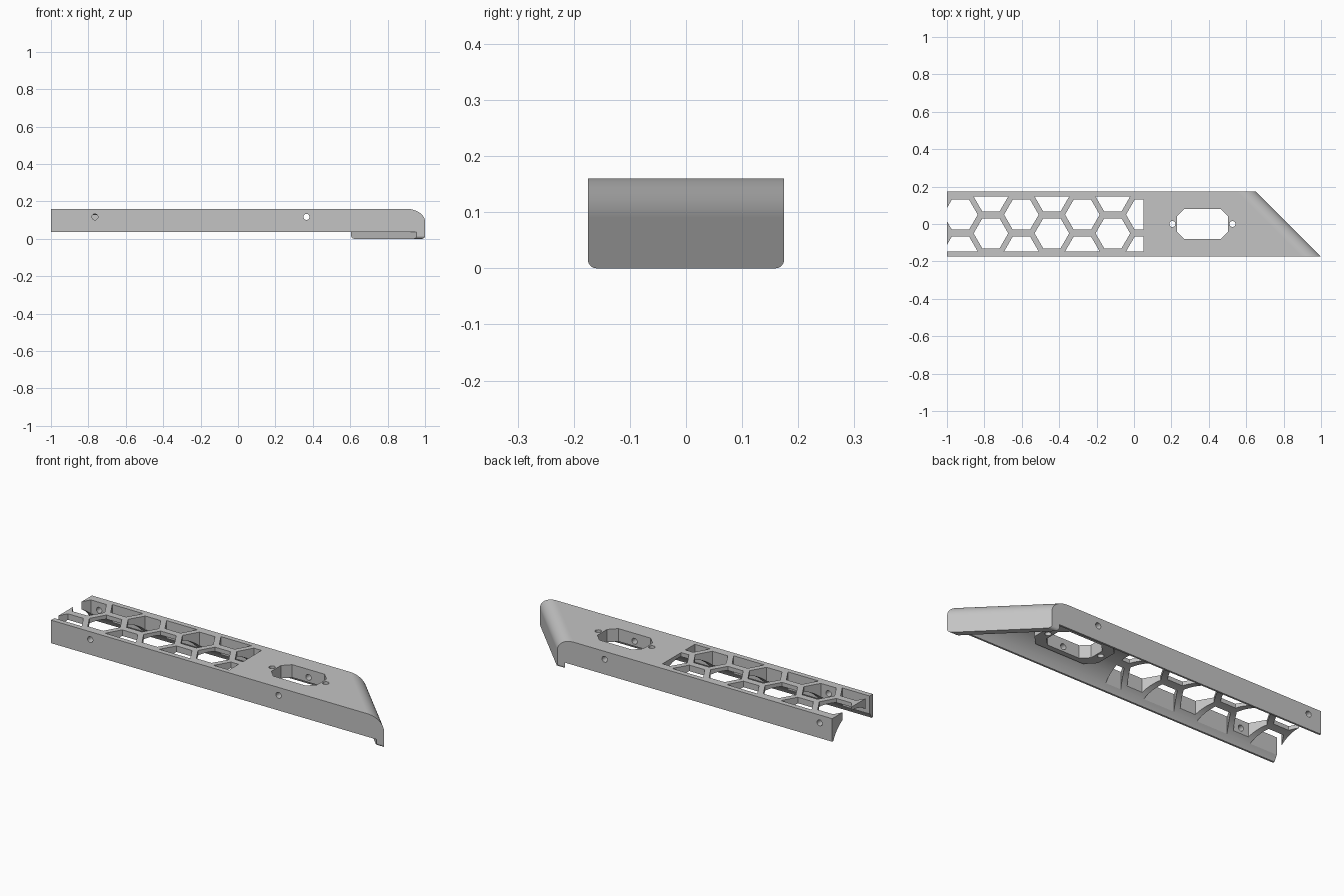
import bpy, bmesh, math
from math import sin, cos, pi, radians

if "Cube" in bpy.data.objects:
    bpy.data.objects.remove(bpy.data.objects["Cube"], do_unlink=True)

LEFT, HALF, TOP, RIM = -1.0, 0.175, 0.16, 0.035   # overall channel size
LIP = 0.045                                       # end plate thickness along x

grey = bpy.data.materials.new("plain grey")
grey.use_nodes = True
grey.diffuse_color = (0.55, 0.55, 0.55, 1)
grey.node_tree.nodes["Principled BSDF"].inputs["Base Color"].default_value = grey.diffuse_color


def end_x(y):
    """x of the slanted end at a given y."""
    return 1.0 - HALF - y


def loft(name, pairs, helper=False):
    """One object made of closed prisms, each given as two matching rings."""
    bm = bmesh.new()
    for ring_a, ring_b in pairs:
        a = [bm.verts.new(p) for p in ring_a]
        b = [bm.verts.new(p) for p in ring_b]
        bm.faces.new(a)
        bm.faces.new(b[::-1])
        for i in range(len(a)):
            j = (i + 1) % len(a)
            bm.faces.new((a[i], b[i], b[j], a[j]))
    bmesh.ops.recalc_face_normals(bm, faces=bm.faces)
    mesh = bpy.data.meshes.new(name)
    bm.to_mesh(mesh)
    bm.free()
    mesh.materials.append(grey)
    ob = bpy.data.objects.new(name, mesh)
    bpy.context.collection.objects.link(ob)
    ob.hide_render = helper
    return ob


def upright(points, low, high):
    return [(x, y, low) for x, y in points], [(x, y, high) for x, y in points]


def circle(cx, cy, r, n=20):
    return [(cx + r * cos(2 * pi * i / n), cy + r * sin(2 * pi * i / n)) for i in range(n)]


def octagon(cx, hx, hy, c):
    corners = [(hx, hy - c), (hx - c, hy), (c - hx, hy), (-hx, hy - c)]
    corners += [(-x, -y) for x, y in corners]
    return [(cx + x, y) for x, y in corners]


# Channel body: side profile with a rounded end, sheared along the slant
round_x, round_z, steps = 0.10, 0.07, 16
end_profile = [(0, RIM)]
for i in range(steps + 1):
    t = pi / 2 * i / steps
    end_profile.append((-round_x + round_x * cos(t), TOP - round_z + round_z * sin(t)))


def body_ring(y):
    return [(LEFT, y, TOP), (LEFT, y, RIM)] + [(end_x(y) + dx, y, z) for dx, z in end_profile]


body = loft("channel_body", [(body_ring(-HALF), body_ring(HALF))])

# Round hollow along the underside, stopping at the end plate
R, CZ = 0.182, -0.042
spread = math.acos((RIM - 0.02 - CZ) / R)
arc = [(R * sin(spread * k / 24), CZ + R * cos(spread * k / 24)) for k in range(-24, 25)]
arc = [(min(max(y, -0.166), 0.166), z) for y, z in arc]
arc += [(0.166, -0.05), (-0.166, -0.05)]
hollow = loft("hollow_cutter", [([(LEFT - 0.1, y, z) for y, z in arc],
                                 [(end_x(y) - LIP, y, z) for y, z in arc])], True)

# Thickened socket frame under the top
PORT = 0.366
frame = loft("socket_frame_helper", [upright(octagon(PORT, 0.195, 0.11, 0.05), 0.09, 0.15)], True)

# Honeycomb, socket opening and its screw holes, cut straight through
cuts = []
EDGE, LAST = 0.147, 0.05
for k in range(7):
    cx = LAST - 0.163 * k
    for cy in ((0.05, -EDGE) if k % 2 == 0 else (EDGE, -0.05)):
        ring = []
        for x, y in circle(cx, cy, 0.0925, 6):
            p = (min(x, LAST), min(max(y, -EDGE), EDGE))
            if not any(math.dist(p, q) < 1e-4 for q in ring):
                ring.append(p)
        cuts.append(upright(ring, -0.1, 0.3))
cuts.append(upright(octagon(PORT, 0.137, 0.081, 0.04), -0.1, 0.3))
for side in (-1, 1):
    cuts.append(upright(circle(PORT + side * 0.161, 0, 0.016), -0.1, 0.3))
openings = loft("opening_cutter", cuts, True)

# Fixing holes through the side walls
drills = []
for x, side in ((-0.765, -1), (-0.925, 1), (PORT, -1), (PORT, 1)):
    ring = circle(x, 0.117, 0.016)
    drills.append(([(u, side * 0.07, v) for u, v in ring], [(u, side * 0.2, v) for u, v in ring]))
drill = loft("side_hole_cutter", drills, True)

for tool, operation in ((hollow, 'DIFFERENCE'), (frame, 'UNION'),
                        (openings, 'DIFFERENCE'), (drill, 'DIFFERENCE')):
    m = body.modifiers.new(tool.name, 'BOOLEAN')
    m.operation, m.solver, m.object = operation, 'EXACT', tool
    bpy.context.view_layer.objects.active = body
    bpy.ops.object.modifier_apply(modifier=m.name)
    bpy.data.objects.remove(tool, do_unlink=True)

# Lip hanging below the slanted end, with rounded lower corners
r = 0.016
outline = [(-HALF, RIM)]
for side in (-1, 1):
    for i in range(9):
        t = pi / 2 * (i if side < 0 else 8 - i) / 8
        outline.append((side * (HALF - r + r * cos(t)), r - r * sin(t)))
outline.append((HALF, RIM))
lip = loft("end_lip", [([(end_x(y), y, z) for y, z in outline],
                        [(end_x(y) - LIP, y, z) for y, z in outline])])

# Smooth the curved faces, keep edges crisp and large faces flat
for ob in (body, lip):
    bpy.ops.object.select_all(action='DESELECT')
    ob.select_set(True)
    bpy.context.view_layer.objects.active = ob
    bpy.ops.object.shade_smooth_by_angle(angle=radians(25))
    ob.modifiers.new("flat_faces", 'WEIGHTED_NORMAL').keep_sharp = True
